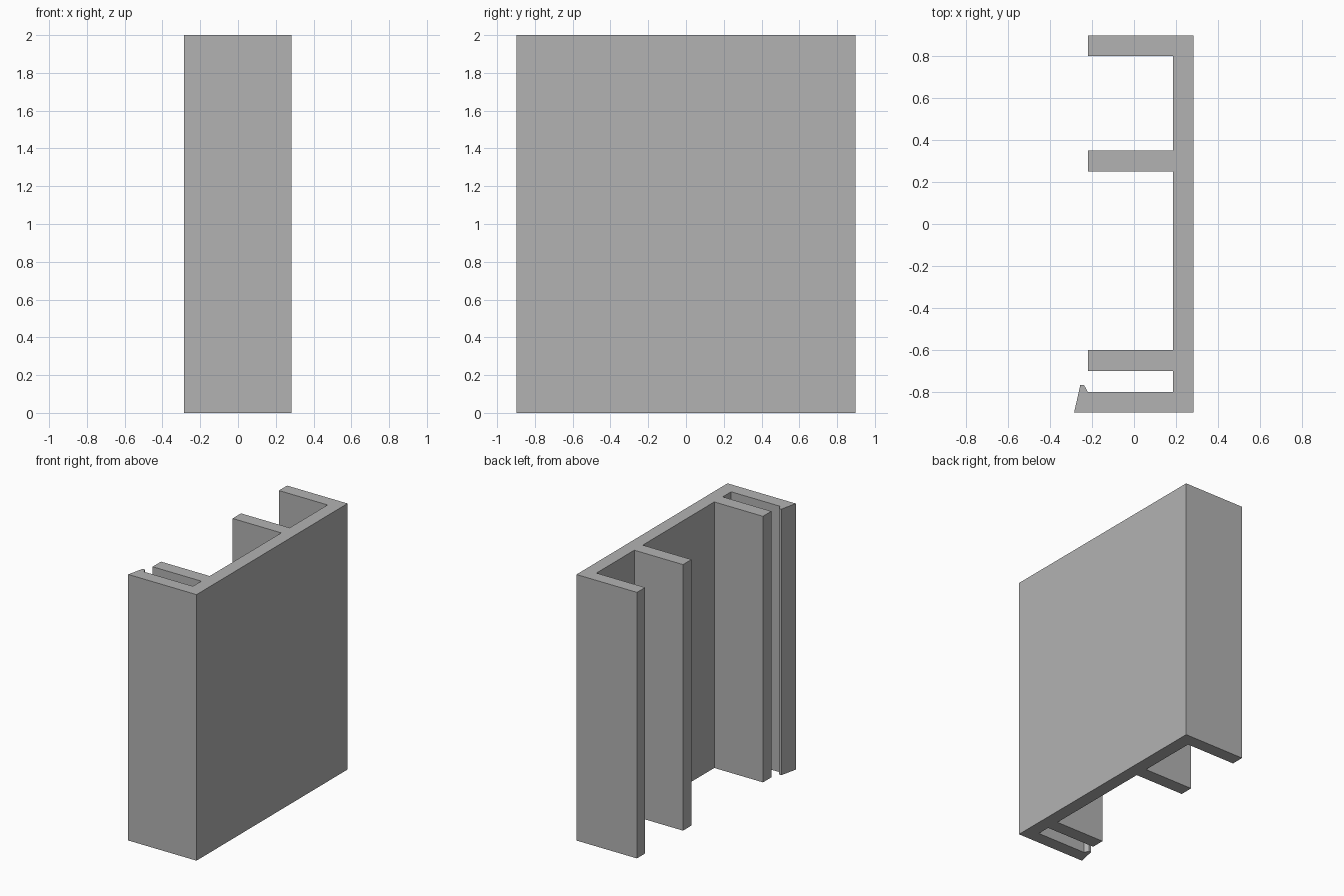
import bpy
import bmesh

cube = bpy.data.objects.get("Cube")
if cube:
    bpy.data.objects.remove(cube, do_unlink=True)

HEIGHT = 2.0
WEB_OUT, WEB_IN, RIB_TIP = 0.283, 0.185, -0.22
HALF = 0.897

# One flat colour
grey = bpy.data.materials.new("plain grey")
grey.use_nodes = True
colour = (0.45, 0.45, 0.45, 1.0)
grey.diffuse_color = colour
grey.node_tree.nodes["Principled BSDF"].inputs["Base Color"].default_value = colour


def rib(low, high):
    """Outline of one rib, walked from the web to the tip and back."""
    return [(WEB_IN, low), (RIB_TIP, low), (RIB_TIP, high), (WEB_IN, high)]


# Cross-section: lower flange with snap hook, then the ribs, then the web back
profile = [(WEB_OUT, -HALF)]
profile += [(WEB_OUT, HALF), (RIB_TIP, HALF), (RIB_TIP, 0.80), (WEB_IN, 0.80)]
for low, high in ((0.25, 0.35), (-0.70, -0.60)):
    profile += reversed(rib(low, high))
profile += [(WEB_IN, -0.80), (RIB_TIP, -0.80)]
profile += [(-0.238, -0.767), (-0.256, -0.767), (-0.285, -HALF)]

# Extrude the section upright
bm = bmesh.new()
base = bm.faces.new([bm.verts.new((x, y, 0)) for x, y in profile])
top = bmesh.ops.extrude_face_region(bm, geom=[base], use_keep_orig=True)
moved = [v for v in top["geom"] if isinstance(v, bmesh.types.BMVert)]
bmesh.ops.translate(bm, verts=moved, vec=(0, 0, HEIGHT))
bmesh.ops.recalc_face_normals(bm, faces=bm.faces)

mesh = bpy.data.meshes.new("ribbed_channel")
bm.to_mesh(mesh)
bm.free()
mesh.materials.append(grey)
channel = bpy.data.objects.new("ribbed_channel", mesh)
bpy.context.collection.objects.link(channel)
